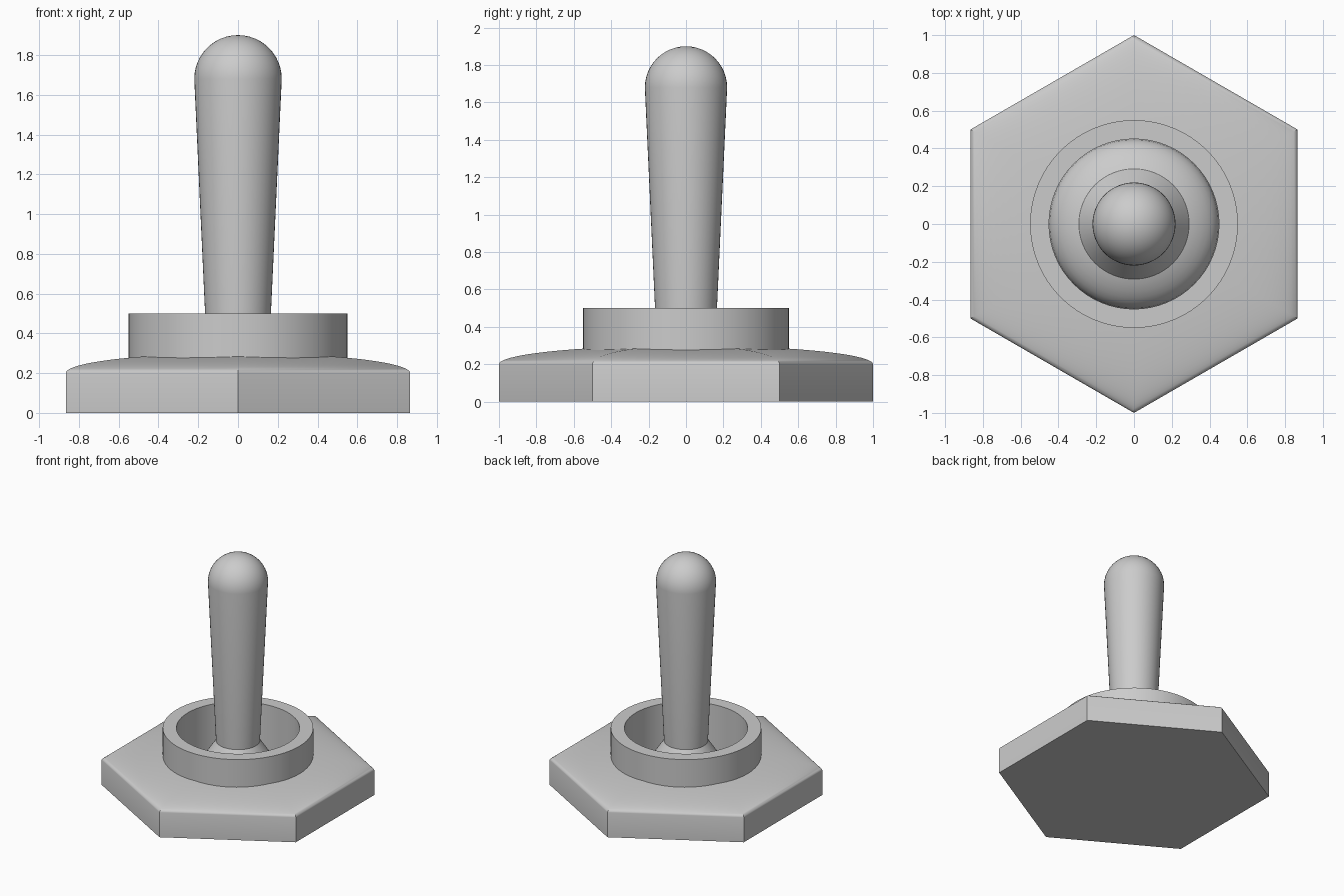
import bpy, bmesh
from math import sin, cos, pi, sqrt, radians

if "Cube" in bpy.data.objects:
    bpy.data.objects.remove(bpy.data.objects["Cube"])


def finish(bm, name, angle=30):
    bmesh.ops.recalc_face_normals(bm, faces=bm.faces)
    mesh = bpy.data.meshes.new(name)
    bm.to_mesh(mesh)
    bm.free()
    ob = bpy.data.objects.new(name, mesh)
    bpy.context.collection.objects.link(ob)
    bpy.ops.object.select_all(action='DESELECT')
    ob.select_set(True)
    bpy.context.view_layer.objects.active = ob
    bpy.ops.object.shade_smooth_by_angle(angle=radians(angle))
    return ob


def lathe(name, profile, n=64, closed=False, cap_start=False, phase=0.0, angle=30):
    """Revolve (radius, z) points; a zero radius becomes a single pole."""
    bm = bmesh.new()
    rings = []
    for r, z in profile:
        count = n if r > 1e-5 else 1
        rings.append([bm.verts.new((r * cos(phase + 2 * pi * i / n),
                                    r * sin(phase + 2 * pi * i / n), z))
                      for i in range(count)])
    pairs = list(zip(rings, rings[1:]))
    if closed:
        pairs.append((rings[-1], rings[0]))
    for a, b in pairs:
        for i in range(n):
            j = (i + 1) % n
            if len(b) == 1:
                bm.faces.new((a[i], a[j], b[0]))
            else:
                bm.faces.new((a[i], a[j], b[j], b[i]))
    if cap_start:
        bm.faces.new(rings[0][::-1])
    return finish(bm, name, angle)


# Hexagonal base: straight sides, elliptical crown ending under the collar
STEPS = 14
end = 0.54
crown = []
for i in range(STEPS + 1):
    a = (i / STEPS) * 1.0003592
    crown.append((cos(a), 0.2 + 0.1 * sin(a)))
lathe("hex_base", [(1.0, 0.0)] + crown, n=6, cap_start=True, phase=pi / 2)

# Round collar, open in the middle
lathe("collar", [(0.45, 0.04), (0.55, 0.04), (0.55, 0.5), (0.45, 0.5)], closed=True)

# Low pivot dome recessed inside the collar
dome = [(0.45 * cos(i * pi / 24), 0.05 + 0.2 * sin(i * pi / 24)) for i in range(13)]
lathe("pivot_dome", dome)

# Conical boot around the foot of the lever
lathe("lever_boot", [(0.3, 0.19), (0.16, 0.4), (0.0, 0.4)], cap_start=True)

# Tapered lever with a round tip
tip = [(0.22 * cos(i * pi / 24), 1.68 + 0.22 * sin(i * pi / 24)) for i in range(13)]
lathe("lever", [(0.16, 0.38)] + tip, n=48, cap_start=True)
